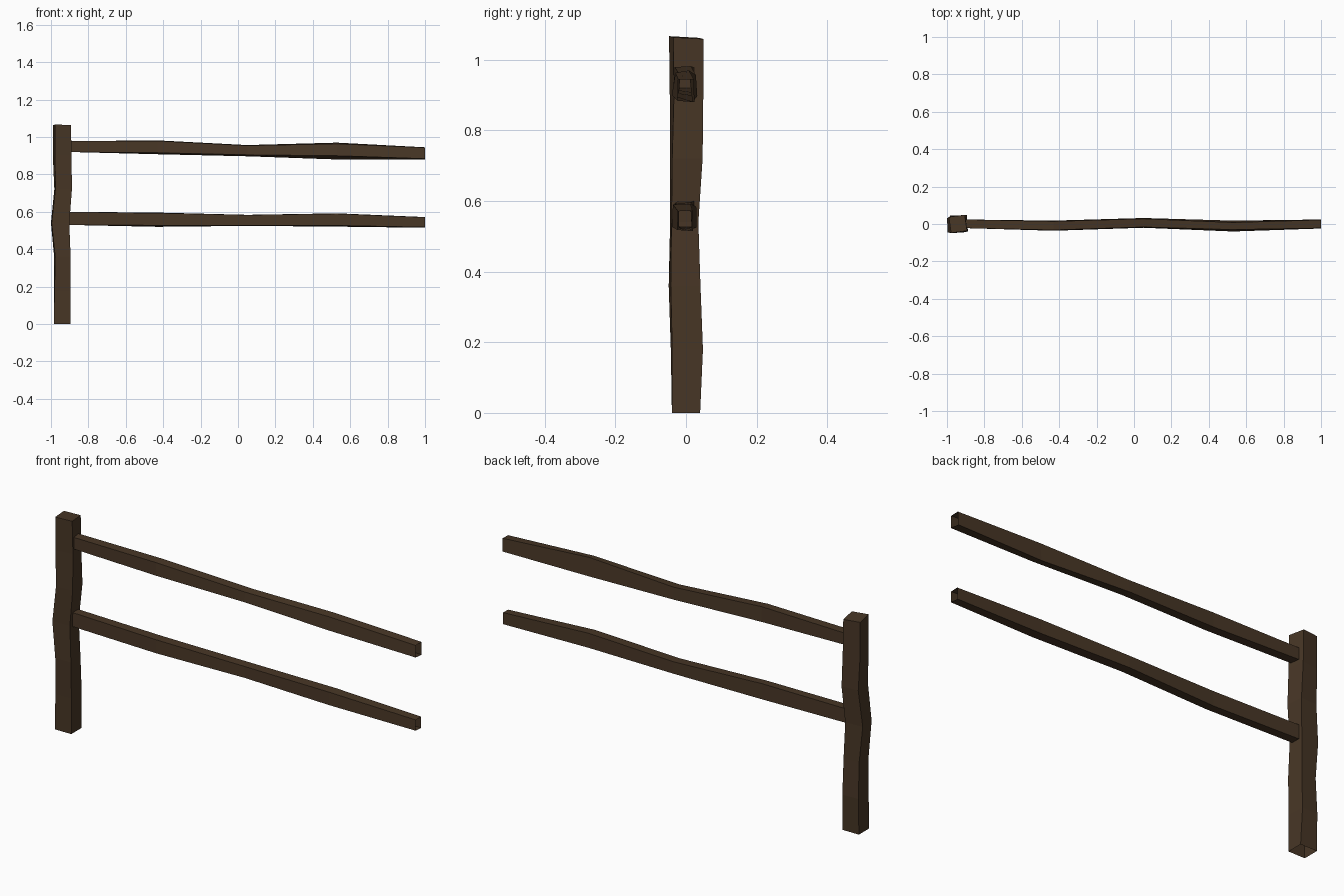
import bpy, bmesh

wood = bpy.data.materials.new("dark brown wood")
wood.diffuse_color = (0.064, 0.037, 0.019, 1)


def loft(name, rings, cap_end=False):
    """Skin a row of four-cornered rings into a rough-hewn beam."""
    bm = bmesh.new()
    loops = [[bm.verts.new(p) for p in ring] for ring in rings]
    for a, b in zip(loops, loops[1:]):
        for i in range(4):
            j = (i + 1) % 4
            bm.faces.new((a[i], a[j], b[j], b[i]))
    if cap_end:
        bm.faces.new(loops[-1])
    bmesh.ops.recalc_face_normals(bm, faces=bm.faces)
    mesh = bpy.data.meshes.new(name)
    bm.to_mesh(mesh)
    bm.free()
    mesh.materials.append(wood)
    obj = bpy.data.objects.new(name, mesh)
    bpy.context.collection.objects.link(obj)


# Post: height, x range, y range, twist (corner shift); open at the bottom
post = [
    (0.00, -0.985, -0.895, -0.040, 0.040, 0.000),
    (0.18, -0.985, -0.895, -0.043, 0.048, 0.004),
    (0.36, -0.983, -0.895, -0.049, 0.041, 0.006),
    (0.54, -1.000, -0.902, -0.045, 0.035, 0.004),
    (0.72, -0.982, -0.888, -0.045, 0.047, 0.006),
    (0.90, -0.990, -0.890, -0.046, 0.049, 0.012),
    (1.063, -0.990, -0.893, -0.048, 0.049, 0.012),
]
rings = []
for z, x0, x1, y0, y1, t in post:
    rings.append([(x0 + t, y0, z), (x1, y0 + t, z), (x1 - t, y1, z), (x0, y1 - t, z)])
# Slightly slanted top
rings[-1] = [(x, y, z - 0.06 * y - 0.03 * (x + 0.94)) for x, y, z in rings[-1]]
loft("fence_post", rings, True)

# Rails: x, y range, z range, raise of the front lower edge; open ends
upper = [
    (-0.900, -0.022, 0.024, 0.920, 0.978, 0.000),
    (-0.43, -0.036, 0.018, 0.908, 0.982, 0.008),
    (0.05, -0.020, 0.032, 0.897, 0.957, 0.008),
    (0.53, -0.040, 0.018, 0.880, 0.970, 0.020),
    (1.00, -0.024, 0.024, 0.880, 0.945, 0.004),
]
lower = [
    (-0.900, -0.022, 0.022, 0.530, 0.600, 0.000),
    (-0.43, -0.036, 0.016, 0.520, 0.596, 0.008),
    (0.05, -0.020, 0.030, 0.525, 0.584, 0.002),
    (0.53, -0.040, 0.016, 0.521, 0.592, 0.006),
    (1.00, -0.024, 0.020, 0.515, 0.572, 0.003),
]
for name, sections in (("upper_rail", upper), ("lower_rail", lower)):
    loft(name, [[(x, y0, z0 + r), (x, y1, z0), (x, y1 - r / 2, z1), (x, y0 + r / 2, z1 - r / 3)]
                for x, y0, y1, z0, z1, r in sections])
